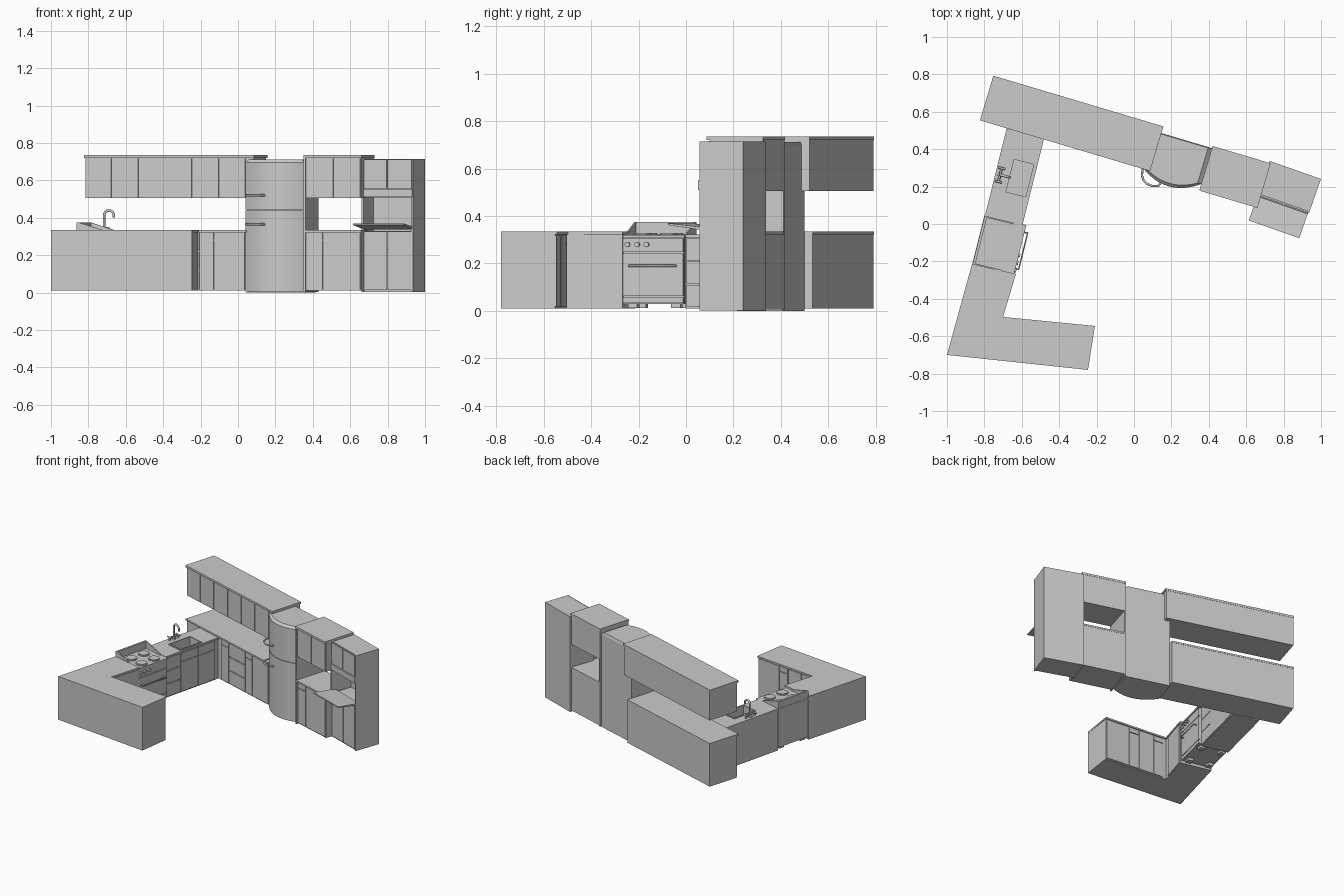
import bpy, bmesh
from math import cos, sin, pi, radians
from mathutils import Vector

if "Cube" in bpy.data.objects:
    bpy.data.objects.remove(bpy.data.objects["Cube"])


def frame(x, y, deg, side):
    # u runs along the cabinets, v points toward their fronts
    a = radians(deg)
    u = Vector((cos(a), sin(a), 0))
    v = Vector((sin(a), -cos(a), 0)) * side
    return lambda p: Vector((x, y, 0)) + u * p[0] + v * p[1] + Vector((0, 0, p[2]))


BACK = frame(-0.75, 0.79, -16.6, 1)
TALL = frame(0.725, 0.337, -19.3, 1)
SIDE = frame(-0.68, 0.51, -104, -1)
INNER = frame(-0.631, -0.267, -106.7, -1)
PENIN = frame(-0.70, -0.497, -5.6, -1)
WORLD = lambda p: Vector(p)


def solid(name, F, ring_a, ring_b, smooth=False):
    bm = bmesh.new()
    a = [bm.verts.new(F(p)) for p in ring_a]
    b = [bm.verts.new(F(p)) for p in ring_b]
    bm.faces.new(a)
    bm.faces.new(b[::-1])
    for i in range(len(a)):
        j = (i + 1) % len(a)
        bm.faces.new((a[i], b[i], b[j], a[j]))
    bmesh.ops.recalc_face_normals(bm, faces=bm.faces)
    me = bpy.data.meshes.new(name)
    bm.to_mesh(me)
    bm.free()
    if smooth:
        me.polygons.foreach_set("use_smooth", [True] * len(me.polygons))
        me.set_sharp_from_angle(angle=radians(30))
    ob = bpy.data.objects.new(name, me)
    bpy.context.collection.objects.link(ob)
    return ob


def prism(name, F, pts, z0, z1, smooth=False):
    return solid(name, F, [(u, v, z0) for u, v in pts], [(u, v, z1) for u, v in pts], smooth)


def box(name, F, u0, u1, v0, v1, z0, z1):
    return prism(name, F, [(u0, v0), (u1, v0), (u1, v1), (u0, v1)], z0, z1)


def fronts(name, F, u0, u1, v, z0, z1, cols=1, rows=1, t=0.007, g=0.0025):
    w, h = (u1 - u0) / cols, (z1 - z0) / rows
    for c in range(cols):
        for r in range(rows):
            box(name, F, u0 + c * w + g, u0 + (c + 1) * w - g, v - t, v,
                z0 + r * h + g, z0 + (r + 1) * h - g)


def drawer_door(name, F, u0, u1, v):
    # small drawer above a door
    fronts(name + "_drawer", F, u0, u1, v, 0.28, 0.32)
    fronts(name + "_door", F, u0, u1, v, 0.015, 0.28)


def tube(name, F, pts, r):
    cu = bpy.data.curves.new(name, 'CURVE')
    cu.dimensions = '3D'
    cu.bevel_depth, cu.bevel_resolution, cu.use_fill_caps = r, 2, True
    sp = cu.splines.new('POLY')
    sp.points.add(len(pts) - 1)
    for q, p in zip(sp.points, pts):
        q.co = (*F(p), 1)
    ob = bpy.data.objects.new(name, cu)
    bpy.context.collection.objects.link(ob)


def disc(name, F, c, r, h, axis):
    ring = [(cos(k * pi / 12) * r, sin(k * pi / 12) * r) for k in range(24)]
    u, v, z = c
    if axis == 'z':
        a, b = ([(u + p, v + q, z + d) for p, q in ring] for d in (0, h))
    else:
        a, b = ([(u + p, v + d, z + q) for p, q in ring] for d in (0, h))
    return solid(name, F, a, b, True)


# Back run: base and wall cabinets
box("back_base", BACK, 0, 0.9, 0, 0.233, 0.01, 0.322)
box("back_counter", BACK, -0.002, 0.9, -0.002, 0.247, 0.322, 0.334)
fronts("back_corner_door", BACK, 0.0, 0.15, 0.24, 0.015, 0.32)
drawer_door("back_narrow", BACK, 0.38, 0.46, 0.24)
fronts("back_wide_drawer", BACK, 0.46, 0.64, 0.24, 0.015, 0.32, rows=3)
drawer_door("back_slim", BACK, 0.64, 0.72, 0.24)
fronts("back_door", BACK, 0.72, 0.893, 0.24, 0.015, 0.32)
box("back_wall_cabinet", BACK, 0, 0.94, 0, 0.233, 0.505, 0.72)
box("back_wall_cornice", BACK, -0.003, 0.946, -0.002, 0.247, 0.72, 0.735)
fronts("back_wall_door", BACK, 0, 0.897, 0.24, 0.507, 0.72, cols=6)

# Refrigerator with bowed doors
def bow(inset, start, depth):
    u0, u1 = 0.895 + inset, 1.228 - inset
    arc = [(u0 + (u1 - u0) * k / 20, 0.235 + depth * (1 - (k / 10 - 1) ** 2)) for k in range(21)]
    return [(u0, start)] + arc + [(u1, start)]

box("fridge_body", BACK, 0.897, 1.226, 0.035, 0.234, 0, 0.695)
prism("fridge_lower_door", BACK, bow(0, 0.225, 0.062), 0.004, 0.44, True)
prism("fridge_upper_door", BACK, bow(0, 0.225, 0.062), 0.444, 0.695, True)
solid("fridge_cap", BACK, [(u, v, 0.695) for u, v in bow(0, 0.035, 0.062)],
      [(u, v, 0.712) for u, v in bow(0.02, 0.04, 0.045)], True)
for z in (0.365, 0.52):
    tube("fridge_handle", BACK, [(0.905, 0.245, z), (0.91, 0.28, z), (0.925, 0.303, z), (0.95, 0.317, z),
                                 (0.98, 0.321, z), (1.01, 0.312, z), (1.02, 0.285, z)], 0.006)

# Cabinets right of the refrigerator
box("fridge_side_panel", BACK, 1.229, 1.24, 0.025, 0.27, 0.004, 0.72)
box("right_base", BACK, 1.24, 1.548, 0.025, 0.258, 0.01, 0.322)
box("right_counter", BACK, 1.24, 1.55, 0.023, 0.272, 0.322, 0.334)
drawer_door("right_slim", BACK, 1.245, 1.335, 0.265)
fronts("right_door", BACK, 1.335, 1.545, 0.265, 0.015, 0.32)
box("right_wall_cabinet", BACK, 1.24, 1.548, 0.025, 0.258, 0.505, 0.72)
box("right_wall_cornice", BACK, 1.228, 1.552, 0.023, 0.272, 0.72, 0.735)
fronts("right_wall_door", BACK, 1.242, 1.546, 0.265, 0.507, 0.72, cols=2)

# Tall end unit with open niche and projecting worktop
W, D = 0.291, 0.194
for u in (0, W - 0.01):
    box("tall_side", TALL, u, u + 0.01, 0, D, 0.002, 0.715)
box("tall_back", TALL, 0.01, W - 0.01, 0, 0.03, 0.002, 0.715)
box("tall_base", TALL, 0.01, W - 0.01, 0.03, D - 0.008, 0.002, 0.33)
fronts("tall_base_door", TALL, 0.008, W - 0.008, D + 0.001, 0.01, 0.33, cols=2)
box("tall_upper", TALL, 0.01, W - 0.01, 0.03, D - 0.008, 0.507, 0.715)
fronts("tall_upper_door", TALL, 0.004, W - 0.004, D + 0.004, 0.555, 0.714, cols=2)
box("tall_upper_rail", TALL, 0.004, W - 0.004, D - 0.01, D + 0.008, 0.51, 0.553)
solid("tall_worktop", TALL, [(0, 0.16, 0.337), (0, 0.337, 0.362), (0, 0.337, 0.37), (0, 0.16, 0.35)],
      [(W - 0.005, 0.16, 0.337), (W - 0.005, 0.337, 0.362), (W - 0.005, 0.337, 0.37), (W - 0.005, 0.16, 0.35)])

# Sink unit
base = box("sink_base", SIDE, 0.0, 0.478, 0, 0.197, 0.01, 0.31)
top = box("sink_counter", SIDE, 0.0, 0.478, -0.001, 0.206, 0.31, 0.322)
cutter = box("sink_cutter", SIDE, 0.15, 0.33, 0.077, 0.187, 0.235, 0.36)
cutter.hide_render = True
cutter.hide_viewport = True
for ob in (base, top):
    m = ob.modifiers.new("basin", 'BOOLEAN')
    m.operation, m.object, m.solver = 'DIFFERENCE', cutter, 'EXACT'
for s in ((0.143, 0.151, 0.07, 0.194), (0.329, 0.337, 0.07, 0.194),
          (0.151, 0.329, 0.07, 0.078), (0.151, 0.329, 0.186, 0.194)):
    box("sink_rim", SIDE, *s, 0.32, 0.328)
fronts("sink_door", SIDE, 0.03, 0.34, 0.204, 0.015, 0.24, cols=2)
fronts("sink_panel", SIDE, 0.03, 0.34, 0.204, 0.24, 0.308, cols=2)
fronts("sink_drawer", SIDE, 0.34, 0.474, 0.204, 0.015, 0.308, rows=3)

# Tap
arc = [(0.249, 0.052 - 0.027 * cos(k * pi / 8), 0.412 + 0.027 * sin(k * pi / 8)) for k in range(9)]
tube("tap_spout", SIDE, [(0.249, 0.025, 0.32)] + arc + [(0.249, 0.079, 0.40)], 0.007)
disc("tap_foot", SIDE, (0.249, 0.025, 0.32), 0.014, 0.014, 'z')
tube("tap_bar", SIDE, [(0.212, 0.025, 0.343), (0.286, 0.025, 0.343)], 0.006)
for u in (0.212, 0.286):
    tube("tap_handle", SIDE, [(u, 0.005, 0.345), (u, 0.045, 0.345)], 0.006)
    tube("tap_stem", SIDE, [(u, 0.025, 0.32), (u, 0.025, 0.345)], 0.007)

# Cooker
S0, S1 = 0.48, 0.748
box("cooker_body", SIDE, S0, S1, -0.002, 0.212, 0.03, 0.308)
for u in (S0 + 0.02, S1 - 0.06):
    for v in (0.01, 0.16):
        box("cooker_foot", SIDE, u, u + 0.04, v, v + 0.04, 0.012, 0.03)
box("cooker_top", SIDE, S0 - 0.004, S1 + 0.004, -0.004, 0.226, 0.308, 0.32)
box("cooker_back", SIDE, S0, S1, -0.002, 0.012, 0.32, 0.374)
for u in (S0, S1 - 0.008):
    tri = [(0.012, 0.32), (0.16, 0.32), (0.16, 0.328), (0.012, 0.374)]
    solid("cooker_wing", SIDE, [(u, *p) for p in tri], [(u + 0.008, *p) for p in tri])
for u in (0.557, 0.669):
    for v in (0.07, 0.175):
        disc("burner_ring", SIDE, (u, v, 0.32), 0.041, 0.005, 'z')
        disc("burner_plate", SIDE, (u, v, 0.325), 0.034, 0.004, 'z')
fronts("oven_door", SIDE, S0, S1, 0.221, 0.06, 0.245, t=0.009)
fronts("oven_panel", SIDE, S0, S1, 0.221, 0.245, 0.308, t=0.009)
fronts("oven_drawer", SIDE, S0, S1, 0.221, 0.03, 0.06, t=0.009)
tube("oven_handle", SIDE, [(0.515, 0.22, 0.19), (0.515, 0.243, 0.19), (0.714, 0.243, 0.19), (0.714, 0.22, 0.19)], 0.005)
for u in (0.641, 0.682, 0.724):
    disc("cooker_knob", SIDE, (u, 0.221, 0.28), 0.011, 0.012, 'v')

# L-shaped peninsula
outer = [(-0.866, -0.214), (-1, -0.70), (-0.246, -0.78)]
prism("peninsula_base", WORLD, outer + [(-0.215, -0.553), (-0.708, -0.505), (-0.639, -0.267)], 0.01, 0.322)
prism("peninsula_counter", WORLD, outer + [(-0.209, -0.545), (-0.70, -0.497), (-0.631, -0.267)], 0.322, 0.334)
fronts("inner_door", INNER, 0.015, 0.215, -0.002, 0.015, 0.32)
drawer_door("peninsula_corner", PENIN, 0.02, 0.1, -0.002)
fronts("peninsula_door", PENIN, 0.1, 0.22, -0.002, 0.015, 0.32)
drawer_door("peninsula_slim", PENIN, 0.22, 0.3, -0.002)
fronts("peninsula_end_door", PENIN, 0.3, 0.485, -0.002, 0.015, 0.32)
